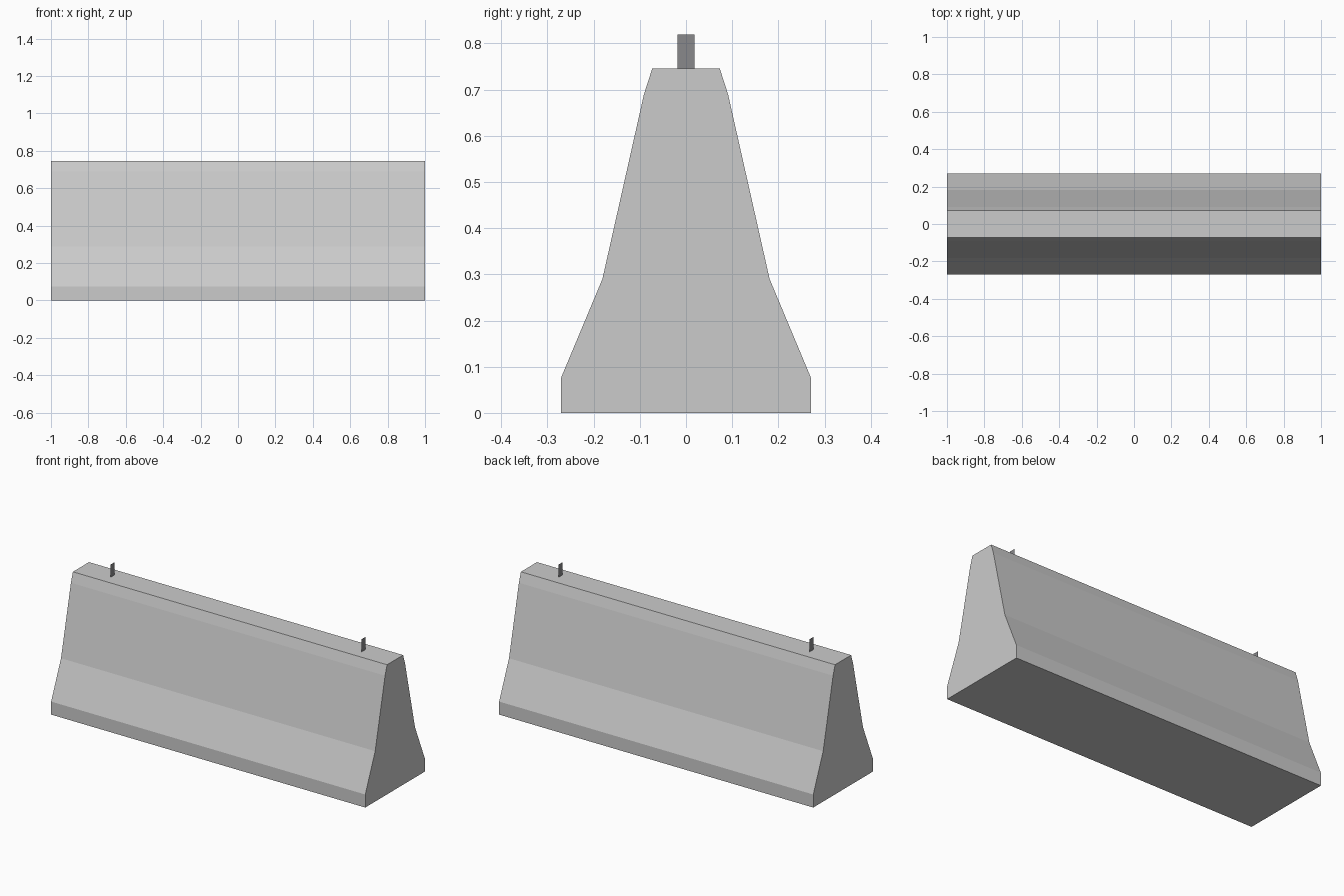
import bpy, bmesh

if "Cube" in bpy.data.objects:
    bpy.data.objects.remove(bpy.data.objects["Cube"])


def make_object(name, bm):
    bmesh.ops.recalc_face_normals(bm, faces=bm.faces)
    mesh = bpy.data.meshes.new(name)
    bm.to_mesh(mesh)
    bm.free()
    obj = bpy.data.objects.new(name, mesh)
    bpy.context.collection.objects.link(obj)
    return obj


# Concrete barrier: mirrored half profile (y, z) extruded along x
half = [(0.271, 0), (0.271, 0.075), (0.181, 0.29), (0.091, 0.69), (0.073, 0.746)]
profile = half + [(-y, z) for y, z in reversed(half)]
bm = bmesh.new()
face = bm.faces.new([bm.verts.new((-1, y, z)) for y, z in profile])
ext = bmesh.ops.extrude_face_region(bm, geom=[face], use_keep_orig=True)
moved = [g for g in ext["geom"] if isinstance(g, bmesh.types.BMVert)]
bmesh.ops.translate(bm, verts=moved, vec=(2, 0, 0))
make_object("barrier_body", bm)

# Flat lifting tabs standing on the top, facing along x
dark = bpy.data.materials.new("dark_steel")
dark.diffuse_color = (0.25, 0.25, 0.26, 1)
dark.use_nodes = True
dark.node_tree.nodes["Principled BSDF"].inputs["Base Color"].default_value = dark.diffuse_color
for side, x in (("left", -0.8), ("right", 0.8)):
    bm = bmesh.new()
    corners = [(-0.018, 0.746), (0.018, 0.746), (0.018, 0.819), (-0.018, 0.819)]
    bm.faces.new([bm.verts.new((x, y, z)) for y, z in corners])
    tab = make_object("lifting_tab_" + side, bm)
    tab.data.materials.append(dark)
